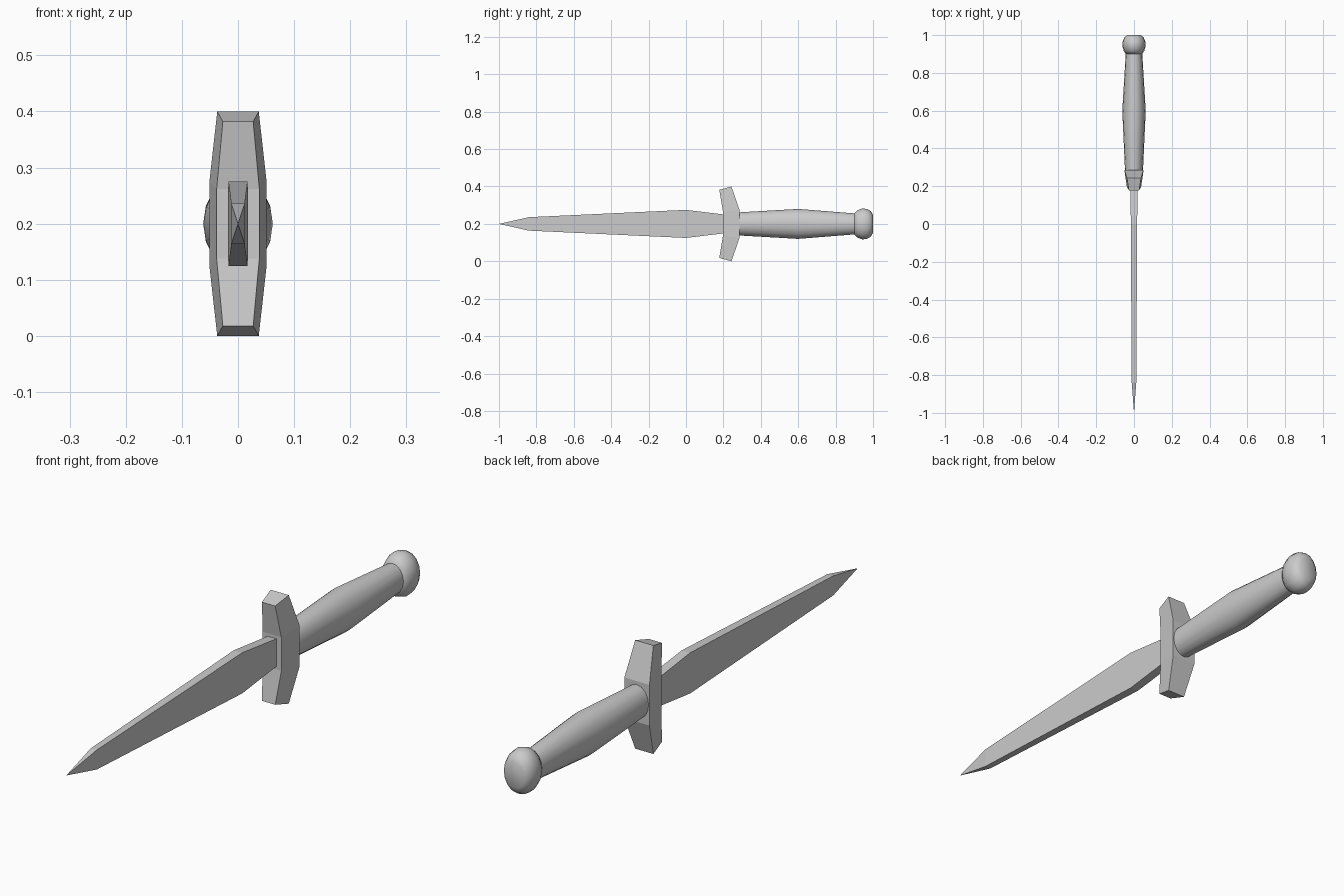
import bpy, bmesh, math

if "Cube" in bpy.data.objects:
    bpy.data.objects.remove(bpy.data.objects["Cube"])

CZ = 0.2  # height of the dagger's long axis


def loft(name, rings, tip=None, smooth=None):
    """Skin a list of closed rings; optional tip point before the first ring."""
    bm = bmesh.new()
    rows = [[bm.verts.new(p) for p in ring] for ring in rings]
    n = len(rows[0])
    for a, b in zip(rows, rows[1:]):
        for i in range(n):
            j = (i + 1) % n
            bm.faces.new((a[i], a[j], b[j], b[i]))
    if tip:
        t = bm.verts.new(tip)
        for i in range(n):
            bm.faces.new((t, rows[0][(i + 1) % n], rows[0][i]))
    else:
        bm.faces.new(rows[0])
    bm.faces.new(rows[-1])
    bmesh.ops.recalc_face_normals(bm, faces=bm.faces)
    mesh = bpy.data.meshes.new(name)
    bm.to_mesh(mesh)
    bm.free()
    ob = bpy.data.objects.new(name, mesh)
    bpy.context.collection.objects.link(ob)
    if smooth:
        bpy.ops.object.select_all(action='DESELECT')
        ob.select_set(True)
        bpy.context.view_layer.objects.active = ob
        bpy.ops.object.shade_smooth_by_angle(angle=math.radians(smooth))
    return ob


def rect(y, hx, hz):
    return [(sx * hx, y, CZ + sz * hz) for sx, sz in ((-1, -1), (1, -1), (1, 1), (-1, 1))]


def oval(y, rx, rz, n=16):
    return [(rx * math.cos(2 * math.pi * i / n), y,
             CZ + rz * math.sin(2 * math.pi * i / n)) for i in range(n)]


def guard_ring(side, front, back):
    """Trapezoid section; front and back are (y, half width, z offset)."""
    (fy, fx, fz), (by, bx, bz) = front, back
    return [(-fx, fy, CZ + side * fz), (fx, fy, CZ + side * fz),
            (bx, by, CZ + side * bz), (-bx, by, CZ + side * bz)]


# Blade: flat-edged, widest at y = 0, pyramid point
loft("blade", [rect(-0.84, 0.012, 0.036), rect(0, 0.017, 0.075), rect(0.215, 0.018, 0.049)],
     tip=(0, -1, CZ))

# Crossguard: arms swept towards the blade, narrower on the front face
end = ((0.178, 0.027, 0.182), (0.243, 0.037, 0.2))
mid = ((0.198, 0.038, 0.062), (0.286, 0.051, 0.075))
loft("crossguard", [guard_ring(-1, *end), guard_ring(-1, *mid),
                    guard_ring(1, *mid), guard_ring(1, *end)])

# Grip: oval and swollen in the middle
loft("grip", [oval(0.27, 0.047, 0.061), oval(0.6, 0.062, 0.08), oval(0.915, 0.043, 0.055)],
     smooth=35)

# Pommel: flattened oval knob with a blunt end
loft("pommel", [oval(y, r, r * 1.34) for y, r in
                ((0.9, 0.043), (0.918, 0.055), (0.945, 0.062),
                 (0.97, 0.059), (0.988, 0.051), (1.0, 0.036))], smooth=80)
